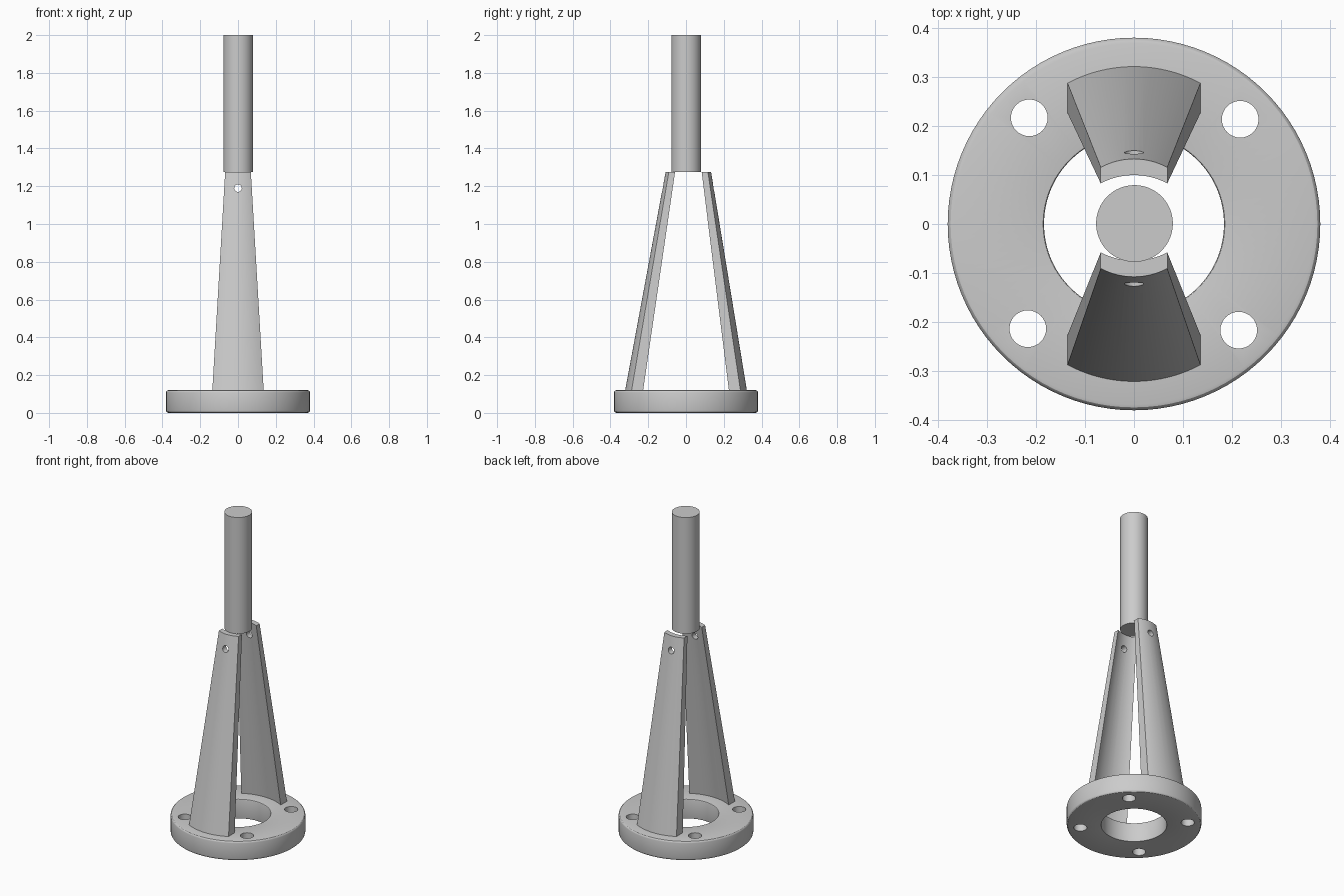
import bpy, bmesh
from math import sin, cos, pi, radians, asin, hypot

cube = bpy.data.objects.get("Cube")
if cube:
    bpy.data.objects.remove(cube, do_unlink=True)

steel = bpy.data.materials.new("plain grey steel")
steel.use_nodes = True
steel.diffuse_color = (0.6, 0.6, 0.6, 1)
steel.node_tree.nodes["Principled BSDF"].inputs["Base Color"].default_value = (0.6, 0.6, 0.6, 1)


def finish(bm, name):
    bmesh.ops.recalc_face_normals(bm, faces=bm.faces)
    mesh = bpy.data.meshes.new(name)
    bm.to_mesh(mesh)
    bm.free()
    mesh.materials.append(steel)
    obj = bpy.data.objects.new(name, mesh)
    bpy.context.collection.objects.link(obj)
    return obj


def activate(obj):
    bpy.ops.object.select_all(action='DESELECT')
    obj.select_set(True)
    bpy.context.view_layer.objects.active = obj


def smooth(obj):
    activate(obj)
    bpy.ops.object.shade_smooth_by_angle(angle=radians(30))


def cylinder(name, radius, depth, location, rotation=(0, 0, 0), sides=32):
    bpy.ops.mesh.primitive_cylinder_add(vertices=sides, radius=radius, depth=depth,
                                        location=location, rotation=rotation)
    obj = bpy.context.object
    obj.name = name
    obj.data.materials.append(steel)
    return obj


def drill(obj, cutter):
    activate(obj)
    mod = obj.modifiers.new("hole", 'BOOLEAN')
    mod.operation = 'DIFFERENCE'
    mod.solver = 'EXACT'
    mod.object = cutter
    bpy.ops.object.modifier_apply(modifier=mod.name)
    bpy.data.objects.remove(cutter, do_unlink=True)


def ring(name, profile, sides=96):
    """Closed (radius, height) profile turned round the z axis."""
    bm = bmesh.new()
    loops = [[bm.verts.new((r * cos(2 * pi * i / sides), r * sin(2 * pi * i / sides), z))
              for r, z in profile] for i in range(sides)]
    n = len(profile)
    for i in range(sides):
        a, b = loops[i], loops[(i + 1) % sides]
        for j in range(n):
            k = (j + 1) % n
            bm.faces.new((a[j], b[j], b[k], a[k]))
    return finish(bm, name)


def arc(half_width, mid, corner, z, side, steps=16):
    """Arc symmetric in x, reaching mid at x = 0 and corner at the ends."""
    sag = mid - corner
    r = (half_width ** 2 + sag ** 2) / (2 * sag)
    a = asin(half_width / r)
    angles = [a * (2 * i / steps - 1) for i in range(steps + 1)]
    return [(r * sin(t), side * (mid - r + r * cos(t)), z) for t in angles]


def leg(name, side, top_shift):
    """Tapered curved strut standing on the flange."""
    bm = bmesh.new()
    rows = []
    for hw, outer, inner, z in ((0.136, (0.322, 0.288), (0.263, 0.227), 0.12),
                                (0.068, (0.1205, 0.1035), (0.0875, 0.0705), 1.275)):
        s = top_shift if z > 1 else 0
        pts = arc(hw, outer[0] + s, outer[1] + s, z, side)
        pts += reversed(arc(hw, inner[0] + s, inner[1] + s, z, side))
        rows.append([bm.verts.new(p) for p in pts])
    low, high = rows
    n = len(low)
    for i in range(n):
        j = (i + 1) % n
        bm.faces.new((low[i], low[j], high[j], high[i]))
    bm.faces.new(low)
    bm.faces.new(high)
    obj = finish(bm, name)
    # pin hole near the top
    drill(obj, cylinder("pin_cutter", 0.02, 0.3, (0, side * 0.14, 1.19), (pi / 2, 0, 0)))
    smooth(obj)


# Base flange with rounded outer and inner rims
R, BORE, H = 0.381, 0.184, 0.12
corners = ((R, 0, -1, 1, -90, 0.012), (R, H, -1, -1, 0, 0.012),
           (BORE, H, 1, -1, 90, 0.004), (BORE, 0, 1, 1, 180, 0.004))
profile = []
for r, z, dr, dz, start, b in corners:
    for k in range(4):
        t = radians(start + 30 * k)
        profile.append((r + dr * b + b * cos(t), z + dz * b + b * sin(t)))
flange = ring("base_flange", profile)
for q in range(4):
    t = radians(44.6 + 90 * q)
    drill(flange, cylinder("bolt_cutter", 0.0375, 0.4, (0.305 * cos(t), 0.305 * sin(t), 0.06)))
smooth(flange)

# Two legs, their tops centred a little behind the axis
leg("front_leg", -1, -0.0125)
leg("back_leg", 1, 0.0125)

# Upper shaft
smooth(cylinder("shaft", 0.0785, 0.725, (0.001, 0.001, 1.6375), sides=64))
